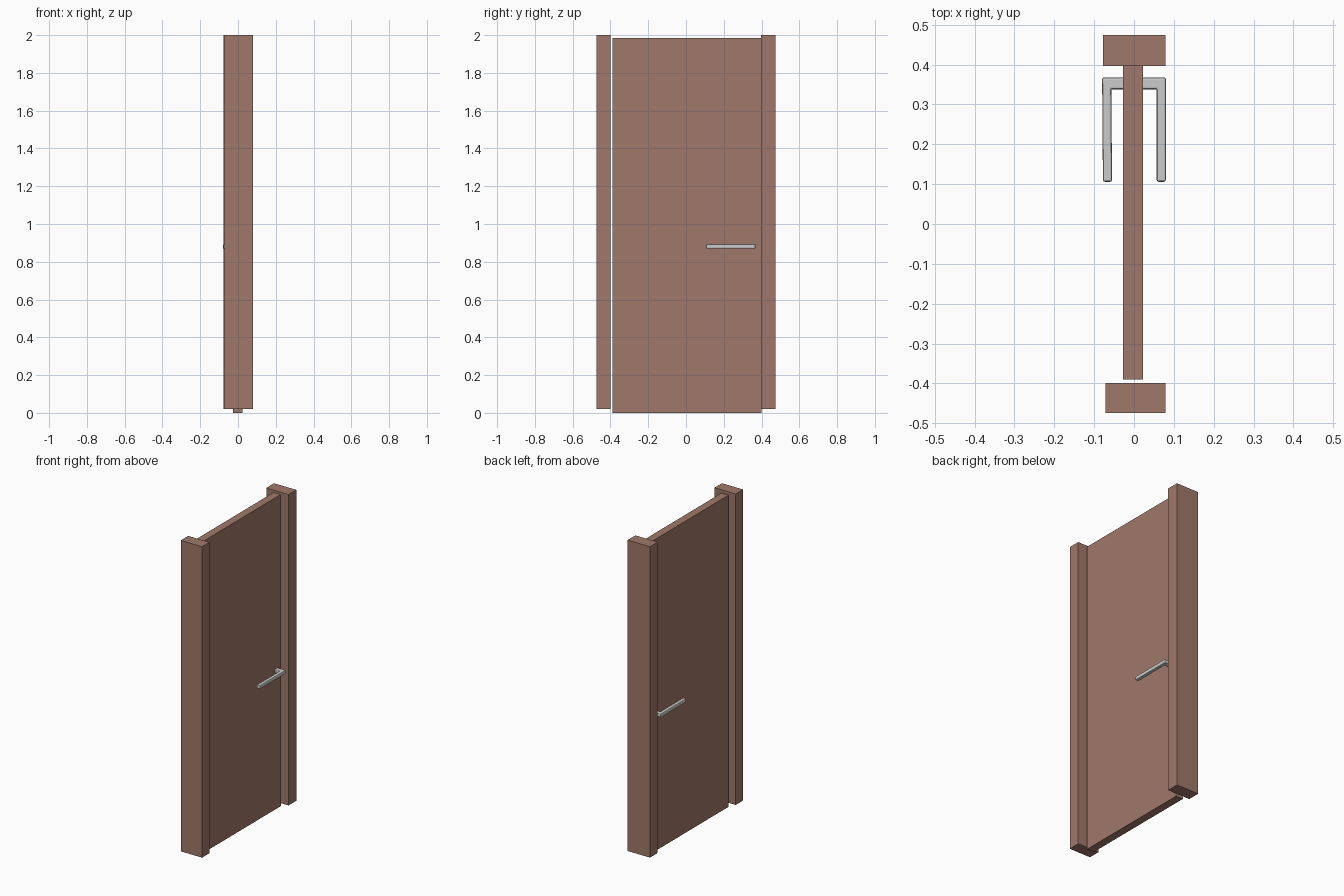
import bpy, bmesh

if "Cube" in bpy.data.objects:
    bpy.data.objects.remove(bpy.data.objects["Cube"])


def material(name, color):
    m = bpy.data.materials.new(name)
    m.diffuse_color = color
    m.use_nodes = True
    m.node_tree.nodes["Principled BSDF"].inputs["Base Color"].default_value = m.diffuse_color
    return m


wood = material("wood", (0.35, 0.19, 0.145, 1))


def prism(name, outline, z0, z1, mat=None, bevel=0.0):
    """Extrude an xy outline from z0 to z1, with optional rounded edges."""
    bm = bmesh.new()
    face = bm.faces.new([bm.verts.new((x, y, z0)) for x, y in outline])
    ext = bmesh.ops.extrude_face_region(bm, geom=[face])
    verts = [v for v in ext["geom"] if isinstance(v, bmesh.types.BMVert)]
    bmesh.ops.translate(bm, verts=verts, vec=(0, 0, z1 - z0))
    if bevel:
        bmesh.ops.bevel(bm, geom=bm.edges[:], offset=bevel, segments=2,
                        profile=0.5, affect='EDGES')
    bmesh.ops.recalc_face_normals(bm, faces=bm.faces[:])
    mesh = bpy.data.meshes.new(name)
    bm.to_mesh(mesh)
    bm.free()
    obj = bpy.data.objects.new(name, mesh)
    bpy.context.collection.objects.link(obj)
    if mat:
        mesh.materials.append(mat)
    return obj


def rect(x0, x1, y0, y1):
    return [(x0, y0), (x1, y0), (x1, y1), (x0, y1)]


# door leaf between two posts
prism("door_panel", rect(-0.027, 0.023, -0.39, 0.399), 0, 1.985, wood)
prism("hinge_post", rect(-0.071, 0.079, -0.474, -0.399), 0.02, 2.0, wood)
prism("latch_post", rect(-0.078, 0.079, 0.396, 0.474), 0.02, 2.0, wood)

# lever handles, one L-shaped bar on each face; the left one leans slightly
for side, name, lean in ((1, "handle_right", 0), (-1, "handle_left", 0.002)):
    lever = [(0.0, 0.338), (0.057, 0.338), (0.057 - lean, 0.106),
             (0.080 - lean, 0.106), (0.080, 0.368), (0.0, 0.368)]
    prism(name, [(side * x, y) for x, y in lever], 0.870, 0.894, bevel=0.005)
